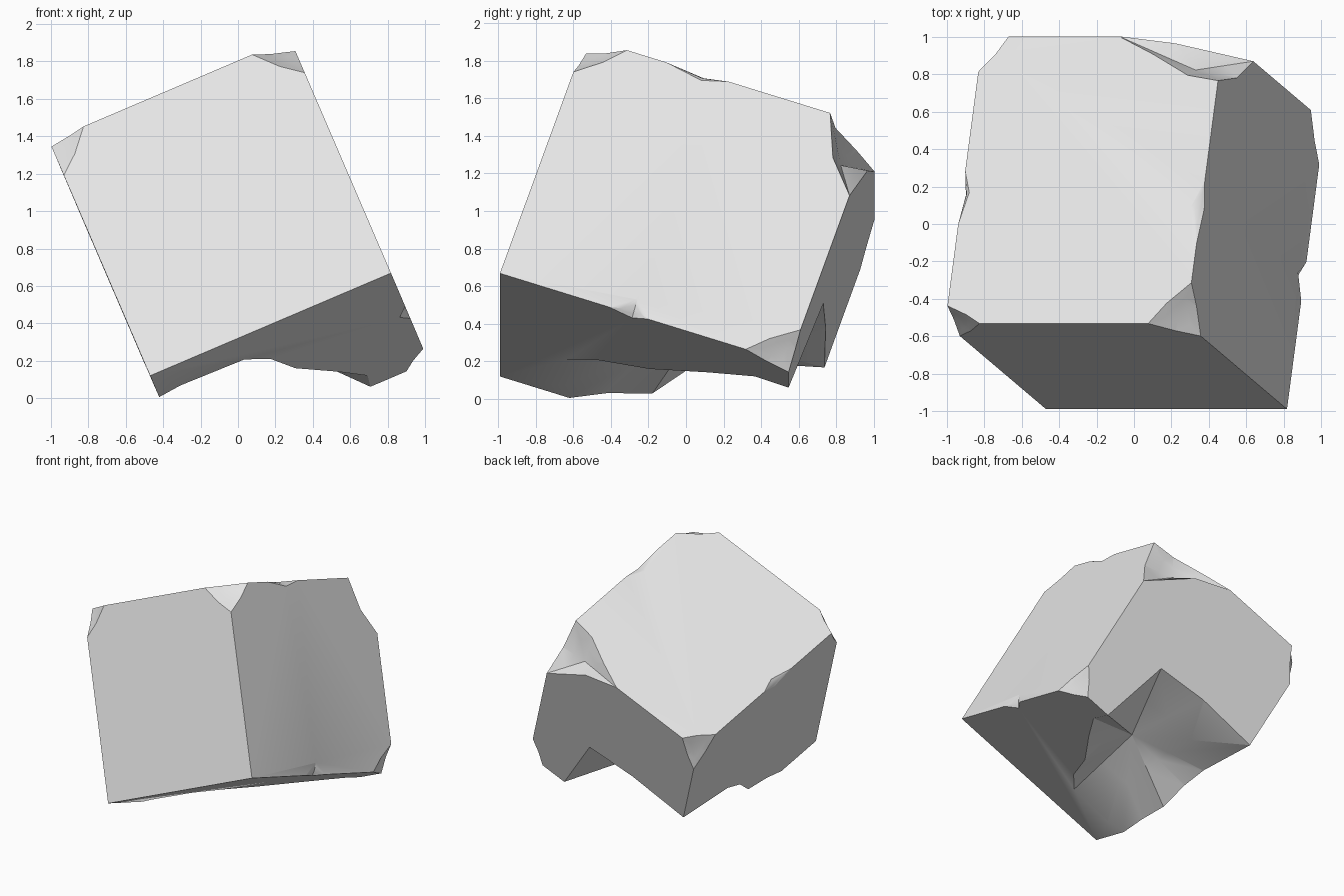
import bpy, bmesh, math
from mathutils import Vector

cube = bpy.data.objects.get("Cube")
if cube:
    bpy.data.objects.remove(cube, do_unlink=True)

# Tilted block frame: one corner, three edge directions and lengths
ORIGIN = Vector((-0.47, -0.99, 0.12))
U = Vector((0.920, 0.0, 0.392))
V = Vector((-0.375, 0.318, 0.871))
W = Vector((0.125, 0.948, -0.293))
SIZE = Vector((1.40, 1.44, 1.62))
LU, LV, LW = SIZE


def place(p):
    return ORIGIN + U * p[0] + V * p[1] + W * p[2]


def make_object(name, bm):
    bmesh.ops.recalc_face_normals(bm, faces=bm.faces)
    mesh = bpy.data.meshes.new(name)
    bm.to_mesh(mesh)
    bm.free()
    ob = bpy.data.objects.new(name, mesh)
    bpy.context.collection.objects.link(ob)
    ob.data.materials.append(stone)
    return ob


stone = bpy.data.materials.new("pale grey stone")
stone.use_nodes = True
colour = (0.8, 0.8, 0.8, 1.0)
stone.diffuse_color = colour
stone.node_tree.nodes["Principled BSDF"].inputs["Base Color"].default_value = colour

# Main block
bm = bmesh.new()
bmesh.ops.create_cube(bm, size=1)
for v in bm.verts:
    v.co = place([(v.co[i] + 0.5) * SIZE[i] for i in range(3)])
block = make_object("stone_block", bm)


def carve(loop, centre, apex):
    """Remove the piece bounded by a loop on the faces and a hollow to centre."""
    bm = bmesh.new()
    c = Vector(centre)
    pts = [Vector(p) for p in loop]
    rim = [bm.verts.new(place(c + (p - c) * 1.03)) for p in pts]
    ring = [bm.verts.new(place(c + (p - c) * 0.5)) for p in pts]
    mid, tip = bm.verts.new(place(c)), bm.verts.new(place(apex))
    n = len(pts)
    for i in range(n):
        j = (i + 1) % n
        bm.faces.new((rim[i], rim[j], ring[j]))
        bm.faces.new((rim[i], ring[j], ring[i]))
        bm.faces.new((ring[i], ring[j], mid))
        bm.faces.new((rim[j], rim[i], tip))
    cutter = make_object("chip_cutter", bm)
    cutter.hide_render = True
    mod = block.modifiers.new("chip", 'BOOLEAN')
    mod.operation = 'DIFFERENCE'
    mod.solver = 'EXACT'
    mod.object = cutter
    bpy.context.view_layer.objects.active = block
    bpy.ops.object.modifier_apply(modifier=mod.name)
    bpy.data.objects.remove(cutter, do_unlink=True)


def corner_chip(side, cuts, depth=0.37):
    """Chip a corner; side holds 0 or 1 per axis, cuts the lengths removed."""
    corner = Vector([side[i] * SIZE[i] for i in range(3)])
    step = [Vector([(1 - 2 * side[i]) * cuts[i] if i == k else 0
                    for i in range(3)]) for k in range(3)]
    loop = []
    for k in range(3):
        a, b = step[k], step[(k + 1) % 3]
        loop += [corner + a, corner + a * 0.5 + b * 0.58]
    inward = sum(step, Vector())
    carve(loop, corner + inward * depth, corner - inward * 0.4)


def edge_nick(edge, start, end, da, db):
    """Nick an edge running along W between start and end."""
    a, b = edge
    sa, sb = (1 if a == 0 else -1), (1 if b == 0 else -1)
    m = (start * 0.4 + end * 0.6)
    loop = [(a, b, start), (a + sa * da, b, m), (a, b, end), (a, b + sb * db, m)]
    carve(loop, (a + sa * da * 0.42, b + sb * db * 0.42, m),
          (a - sa * 0.1, b - sb * 0.1, m))


# Small corner chips
corner_chip((0, 1, 0), (0.20, 0.21, 0.10))
corner_chip((1, 1, 0), (0.22, 0.21, 0.23))
corner_chip((1, 0, 1), (0.13, 0.20, 0.24))
corner_chip((0, 1, 1), (0.15, 0.24, 0.20))

# Large chip on the upper back corner
carve([(0.79, LV, LW), (1.0, LV, 1.52), (1.22, LV, 1.40), (LU, LV, 1.37),
       (LU, 1.2, 1.466), (LU, 1.02, LW), (1.07, 1.32, LW)],
      (1.18, 1.26, 1.49), (LU + 0.2, LV + 0.2, LW + 0.2))

# Deep hollow under the lower back corner
carve([(0, 0, 0.39), (0.13, 0, 0.35), (0.5, 0, 0.37), (0.63, 0, 0.54),
       (0.73, 0, 0.84), (0.93, 0, 1.17), (1.07, 0, 1.43), (1.06, 0, LW),
       (0.91, 0.58, LW), (0.5, 0.62, LW), (0, 0.60, LW), (0, 0.46, 1.09),
       (0, 0.35, 0.93), (0, 0.165, 0.80), (0, 0.09, 0.57)],
      (0.58, 0.34, 0.98), (-0.3, -0.3, LW + 0.3))

# Nicks along three edges
edge_nick((LU, LV), 0.45, 0.80, 0.06, 0.04)
edge_nick((0, LV), 0.56, 0.86, 0.04, 0.05)
edge_nick((LU, 0), 0.61, 0.83, 0.05, 0.09)

# Smooth hollows, crisp borders
bpy.ops.object.select_all(action='DESELECT')
block.select_set(True)
bpy.context.view_layer.objects.active = block
bpy.ops.object.shade_smooth_by_angle(angle=math.radians(30))
